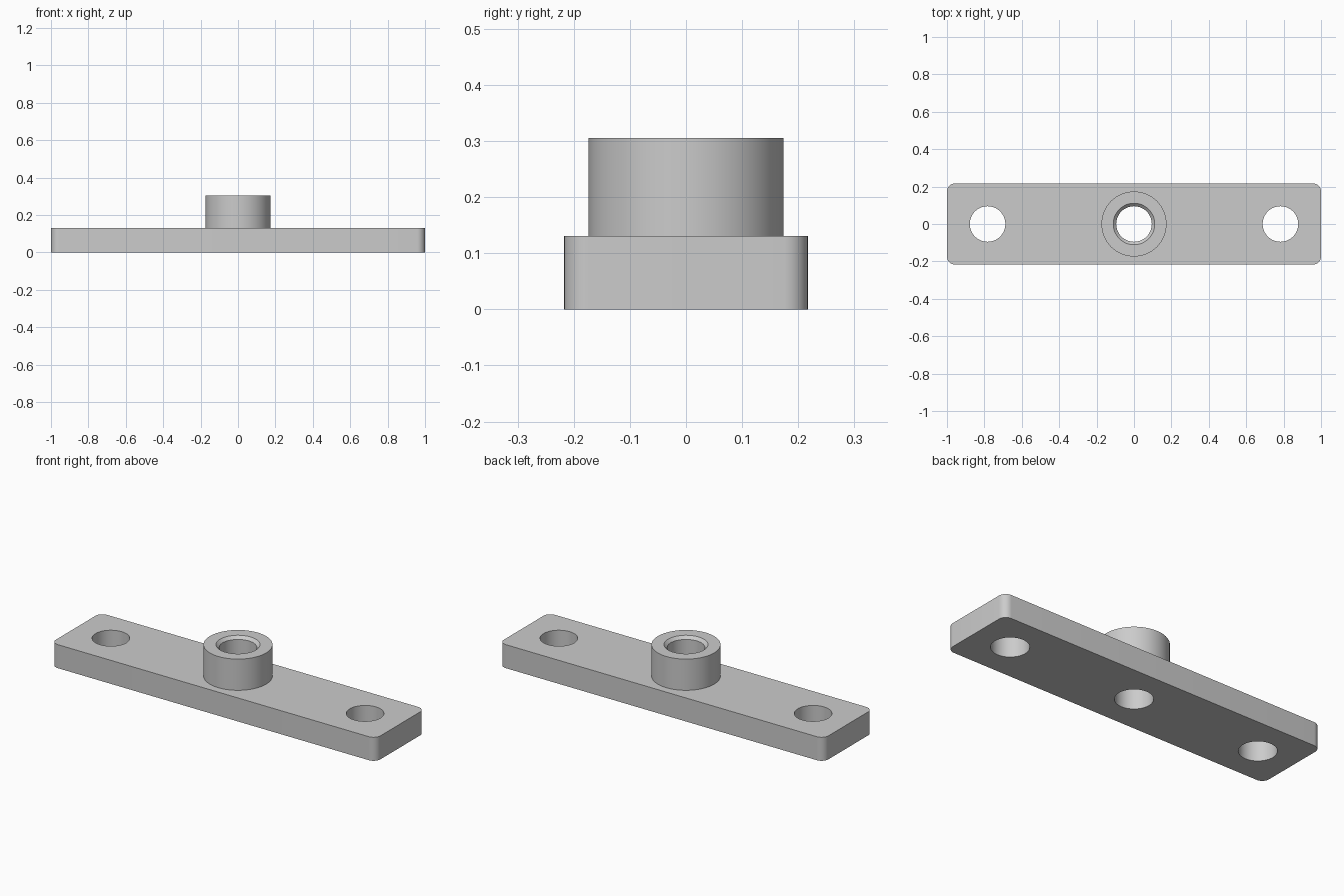
import bpy
import bmesh
import math

LENGTH, DEPTH, THICK, CORNER = 2.0, 0.434, 0.131, 0.043
BOSS_R, TOP = 0.174, 0.305
HOLE_R, HOLE_X, CHAMFER = 0.095, 0.783, 0.016

cube = bpy.data.objects.get("Cube")
if cube:
    bpy.data.objects.remove(cube, do_unlink=True)

grey = bpy.data.materials.new("plain grey")
grey.use_nodes = True
colour = (0.6, 0.6, 0.6, 1)
grey.diffuse_color = colour
grey.node_tree.nodes["Principled BSDF"].inputs["Base Color"].default_value = colour


def make_object(name, bm):
    bmesh.ops.recalc_face_normals(bm, faces=bm.faces)
    mesh = bpy.data.meshes.new(name)
    bm.to_mesh(mesh)
    bm.free()
    mesh.materials.append(grey)
    obj = bpy.data.objects.new(name, mesh)
    bpy.context.collection.objects.link(obj)
    return obj


def turned(name, profile, x=0, sides=64):
    """Closed solid stacked from circles given as (radius, height)."""
    bm = bmesh.new()
    rings = []
    for r, z in profile:
        angles = [math.tau * i / sides for i in range(sides)]
        rings.append([bm.verts.new((x + r * math.cos(a), r * math.sin(a), z)) for a in angles])
    for low, high in zip(rings, rings[1:]):
        for i in range(sides):
            j = (i + 1) % sides
            bm.faces.new((low[i], low[j], high[j], high[i]))
    bm.faces.new(rings[0])
    bm.faces.new(rings[-1])
    return make_object(name, bm)


# Flat bar with rounded vertical corners
bm = bmesh.new()
bmesh.ops.create_cube(bm, size=1)
bmesh.ops.scale(bm, vec=(LENGTH, DEPTH, THICK), verts=bm.verts)
bmesh.ops.translate(bm, vec=(0, 0, THICK / 2), verts=bm.verts)
uprights = [e for e in bm.edges if abs(e.verts[0].co.z - e.verts[1].co.z) > THICK / 2]
bmesh.ops.bevel(bm, geom=uprights, offset=CORNER, segments=10, profile=0.5, affect='EDGES')
plate = make_object("mounting_plate_with_boss", bm)

# Round boss, joined to the plate
boss = turned("boss_blank", [(BOSS_R, THICK / 2), (BOSS_R, TOP)])

# Bores: a chamfered one through the boss and a plain one near each end
over = 0.05
rim = HOLE_R + CHAMFER
cutters = [turned("boss_bore_cutter", [(HOLE_R, -over), (HOLE_R, TOP - CHAMFER),
                                       (rim, TOP), (rim, TOP + over)])]
for side in (-1, 1):
    cutters.append(turned("end_hole_cutter", [(HOLE_R, -over), (HOLE_R, THICK + over)], side * HOLE_X))

bpy.context.view_layer.objects.active = plate
plate.select_set(True)
for tool, operation in [(boss, 'UNION')] + [(c, 'DIFFERENCE') for c in cutters]:
    mod = plate.modifiers.new(tool.name, 'BOOLEAN')
    mod.operation, mod.object, mod.solver = operation, tool, 'EXACT'
    bpy.ops.object.modifier_apply(modifier=mod.name)
    bpy.data.objects.remove(tool, do_unlink=True)

bpy.ops.object.shade_smooth_by_angle(angle=math.radians(30))
